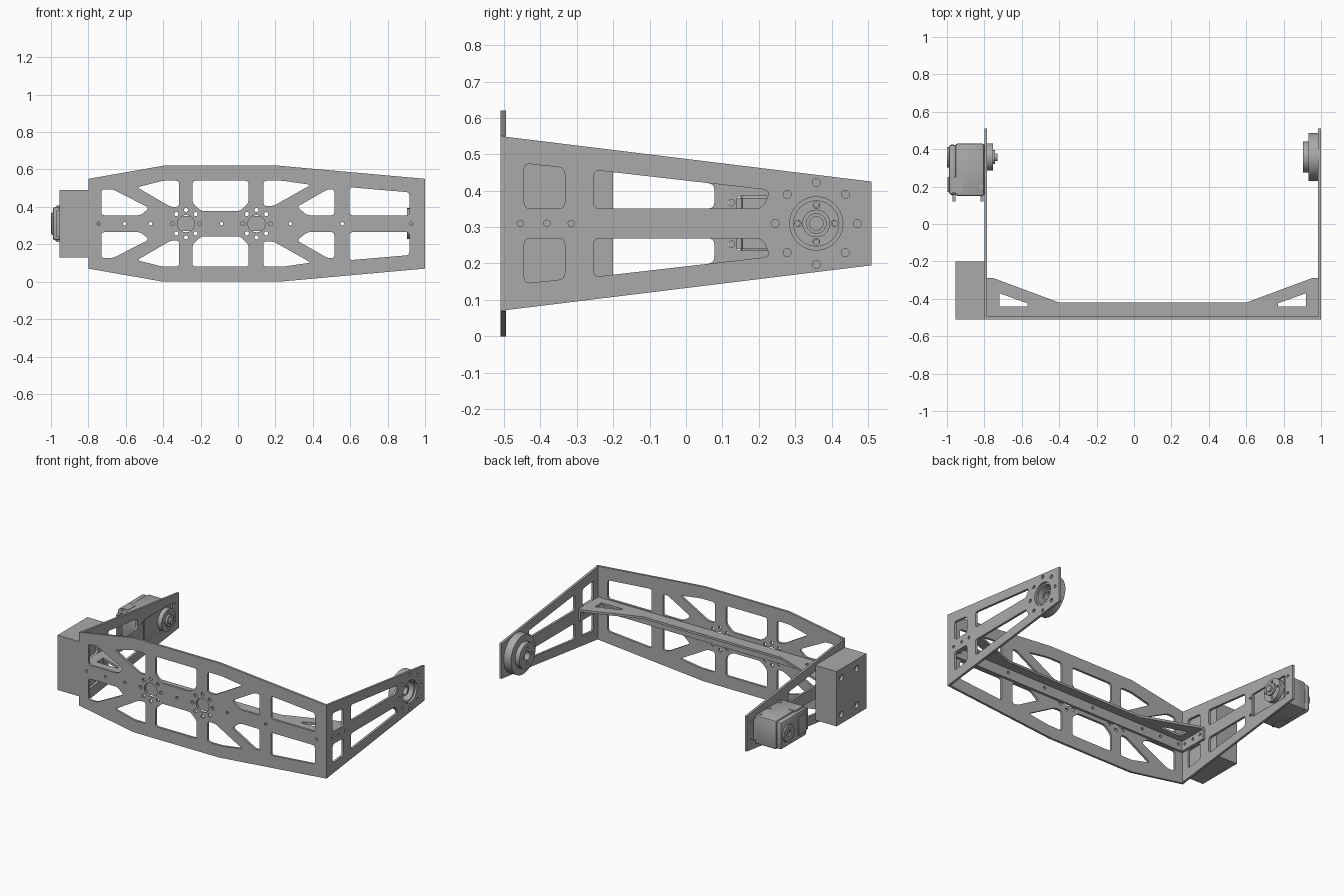
import bpy, bmesh, math
from mathutils import Matrix, Vector

cube = bpy.data.objects.get("Cube")
if cube:
    bpy.data.objects.remove(cube, do_unlink=True)


def material(name, rgb):
    m = bpy.data.materials.new(name)
    m.use_nodes = True
    m.diffuse_color = (*rgb, 1)
    m.node_tree.nodes["Principled BSDF"].inputs["Base Color"].default_value = (*rgb, 1)
    return m


GREY = material("plain grey", (0.4, 0.4, 0.4))
MID = 0.31      # height of the symmetry plane
T = 0.015       # sheet thickness
AXIS_Y = 0.358  # pivot axis


def finish(ob):
    ob.data.materials.clear()
    ob.data.materials.append(GREY)
    bm = bmesh.new()
    bm.from_mesh(ob.data)
    bmesh.ops.remove_doubles(bm, verts=bm.verts, dist=1e-5)
    bmesh.ops.recalc_face_normals(bm, faces=bm.faces)
    bm.to_mesh(ob.data)
    bm.free()
    bpy.ops.object.select_all(action='DESELECT')
    ob.select_set(True)
    bpy.context.view_layer.objects.active = ob
    bpy.ops.object.shade_smooth_by_angle(angle=math.radians(30))
    return ob


def circle(u, v, r, n=20):
    return [(u + r * math.cos(math.tau * i / n), v + r * math.sin(math.tau * i / n)) for i in range(n)]


def ring(u, v, radius, r, n):
    return [circle(*p, r, 12) for p in circle(u, v, radius, n)]


def rounded(pts, r=0.018, n=4):
    out = []
    for i, p in enumerate(pts):
        p, a, b = Vector(p), Vector(pts[i - 1]), Vector(pts[(i + 1) % len(pts)])
        s = p + (a - p).normalized() * min(r, (a - p).length * 0.45)
        e = p + (b - p).normalized() * min(r, (b - p).length * 0.45)
        for k in range(n + 1):
            t = k / n
            out.append(tuple(s * (1 - t) ** 2 + p * 2 * t * (1 - t) + e * t * t))
    return out


def both(shapes):
    return shapes + [[(u, 2 * MID - v) for u, v in s] for s in shapes]


def rect(u0, u1, v0, v1):
    return [(u0, v0), (u1, v0), (u1, v1), (u0, v1)]


# A flat sheet facing along one axis, spanning lo..hi on that axis
def sheet(name, facing, lo, hi, outline, holes=()):
    cu = bpy.data.curves.new(name, 'CURVE')
    cu.dimensions = '2D'
    cu.fill_mode = 'BOTH'
    cu.extrude = (hi - lo) / 2
    for loop in [outline, *holes]:
        sp = cu.splines.new('POLY')
        sp.points.add(len(loop) - 1)
        for pt, (u, v) in zip(sp.points, loop):
            pt.co = (u, v, 0, 1)
        sp.use_cyclic_u = True
    ob = bpy.data.objects.new(name, cu)
    bpy.context.collection.objects.link(ob)
    bpy.ops.object.select_all(action='DESELECT')
    ob.select_set(True)
    bpy.context.view_layer.objects.active = ob
    bpy.ops.object.convert(target='MESH')
    ob = bpy.context.view_layer.objects.active
    c = (lo + hi) / 2
    axes = {'x': ((0, 0, 1, c), (1, 0, 0, 0), (0, 1, 0, 0)),
            'y': ((1, 0, 0, 0), (0, 0, -1, c), (0, 1, 0, 0)),
            'z': ((1, 0, 0, 0), (0, 1, 0, 0), (0, 0, 1, c))}[facing]
    ob.data.transform(Matrix([*axes, (0, 0, 0, 1)]))
    return finish(ob)


def box(name, x0, x1, y0, y1, z0, z1, bevel=0):
    bm = bmesh.new()
    bmesh.ops.create_cube(bm, size=1)
    for v in bm.verts:
        v.co = ((x0 + x1) / 2 + v.co.x * (x1 - x0), (y0 + y1) / 2 + v.co.y * (y1 - y0),
                (z0 + z1) / 2 + v.co.z * (z1 - z0))
    if bevel:
        bmesh.ops.bevel(bm, geom=bm.edges[:], offset=bevel, segments=2, profile=0.5, affect='EDGES')
    me = bpy.data.meshes.new(name)
    bm.to_mesh(me)
    bm.free()
    ob = bpy.data.objects.new(name, me)
    bpy.context.collection.objects.link(ob)
    return finish(ob)


# Front plate with truss windows
windows = [
    [(-.73, .494), (-.67, .494), (-.475, .395), (-.52, .355), (-.73, .355)],
    [(-.54, .505), (-.40, .54), (-.315, .54), (-.315, .40), (-.36, .40)],
    [(-.243, .54), (.056, .54), (.056, .42), (.01, .377), (-.195, .377), (-.243, .42)],
    [(.136, .54), (.238, .54), (.39, .518), (.19, .405), (.136, .405)],
    [(.515, .494), (.48, .494), (.315, .40), (.37, .355), (.515, .355)],
    [(.596, .505), (.916, .478), (.916, .355), (.596, .355)],
]
bolt_x = [-.745, -.606, -.467, -.088, .28, .558, .927]
bolts = [circle(x, MID, .009, 12) for x in bolt_x]
hubs = []
for cx in (-.278, .099):
    hubs += [circle(cx, MID, .046, 32)] + ring(cx, MID, .073, .011, 8)
half = [(-.8, .55), (-.4, .62), (.22, .62), (1, .55)]
outline = half + [(x, 2 * MID - z) for x, z in reversed(half)]
sheet("front_plate", 'y', -.51, -.495, outline, both([rounded(w) for w in windows]) + bolts + hubs)

# Side arms
arm = [(-.51, .07), (.51, .195), (.51, .425), (-.51, .55)]
pocket = rounded([(-.445, .475), (-.333, .463), (-.333, .351), (-.445, .351)])
arm_bolts = [circle(y, MID, .009, 12) for y in (-.455, -.382, -.315)]
long_slot = rounded([(-.254, .457), (.226, .402), (.226, .385), (.208, .351), (-.254, .351)])
short_slot = rounded([(-.254, .457), (.078, .419), (.078, .351), (-.254, .351)])
sheet("left_arm", 'x', 1 - T, 1, arm,
      both([pocket, long_slot]) + arm_bolts + [circle(AXIS_Y, MID, .073, 40)]
      + ring(AXIS_Y, MID, .113, .011, 8))
servo_bolts = [circle(y, .367, .009, 12) for y in (.125, .465)]
sheet("right_arm", 'x', -.8, -.8 + T, arm,
      both([pocket, short_slot] + servo_bolts) + arm_bolts
      + [rounded(rect(.14, .44, .235, .385), .01)])

# Stiffening shelf behind the front plate, with folded flanges
CX = .1
profile = [(-.885, -.495), (-.885, -.29), (-.85, -.29), (-.5, -.42)]
shelf = [(CX + x, y) for x, y in profile] + [(CX - x, y) for x, y in reversed(profile)]
gap = [(-.82, -.44), (-.67, -.44), (-.67, -.424), (-.82, -.37)]
sheet("shelf", 'z', .335, .35, shelf,
      [[(CX + s * x, y) for x, y in gap] for s in (1, -1)])
sheet("shelf_front_flange", 'y', -.495, -.48, rect(-.785, .985, .27, .335), bolts)
for side, x in (("right", -.785), ("left", .985 - T)):
    sheet(f"shelf_{side}_flange", 'x', x, x + T, rect(-.48, -.29, .27, .335), arm_bolts)

# Counterweight block with blind mounting holes on its outer face
block_holes = both([circle(y, MID + .12, .02) for y in (-.25, -.41)])
box("side_block", -.935, -.8, -.51, -.2, .13, .49)
sheet("side_block_face", 'x', -.955, -.935, rect(-.51, -.2, .13, .49), block_holes)

# Bearing on the left arm
sheet("bearing_outer", 'x', .933, 1 - T, circle(AXIS_Y, MID, .128, 56), [circle(AXIS_Y, MID, .062, 40)])
sheet("bearing_inner", 'x', .903, .933, circle(AXIS_Y, MID, .083, 48),
      [circle(AXIS_Y, MID, .027, 28)] + ring(AXIS_Y, MID, .05, .009, 4))
sheet("bearing_collar", 'x', .933, .965, circle(AXIS_Y, MID, .038, 32), [circle(AXIS_Y, MID, .027, 28)])

# Servo on the right arm
box("servo_body", -.955, -.8, .15, .43, .215, .405, .012)
box("servo_nose", -.81, -.79, .155, .425, .24, .38)
box("servo_back_cover", -.99, -.95, .155, .425, .22, .40, .015)
sheet("servo_back_boss", 'x', -1, -.985, circle(AXIS_Y, MID, .055, 32), [circle(AXIS_Y, MID, .02)])
box("servo_rear_pad", -.998, -.985, .17, .25, .25, .37, .005)
for i, z in enumerate((.212, .4)):
    box(f"servo_cable_socket_{i}", -.97, -.915, .165, .25, z, z + .008)
    for j, y in enumerate((.19, .29, .39)):
        box(f"servo_rib_{i}_{j}", -.83, -.805, y, y + .02, z, z + .008)
for i, x in enumerate((-.97, -.82)):
    box(f"servo_tab_{i}", x, x + .015, .12, .16, .24, .38)
sheet("servo_horn", 'x', -.785, -.755, circle(AXIS_Y, MID, .073, 40), ring(AXIS_Y, MID, .053, .008, 4))
sheet("servo_horn_hub", 'x', -.755, -.742, circle(AXIS_Y, MID, .038, 32))
sheet("servo_shaft", 'x', -.79, -.73, circle(AXIS_Y, MID, .02, 24))
